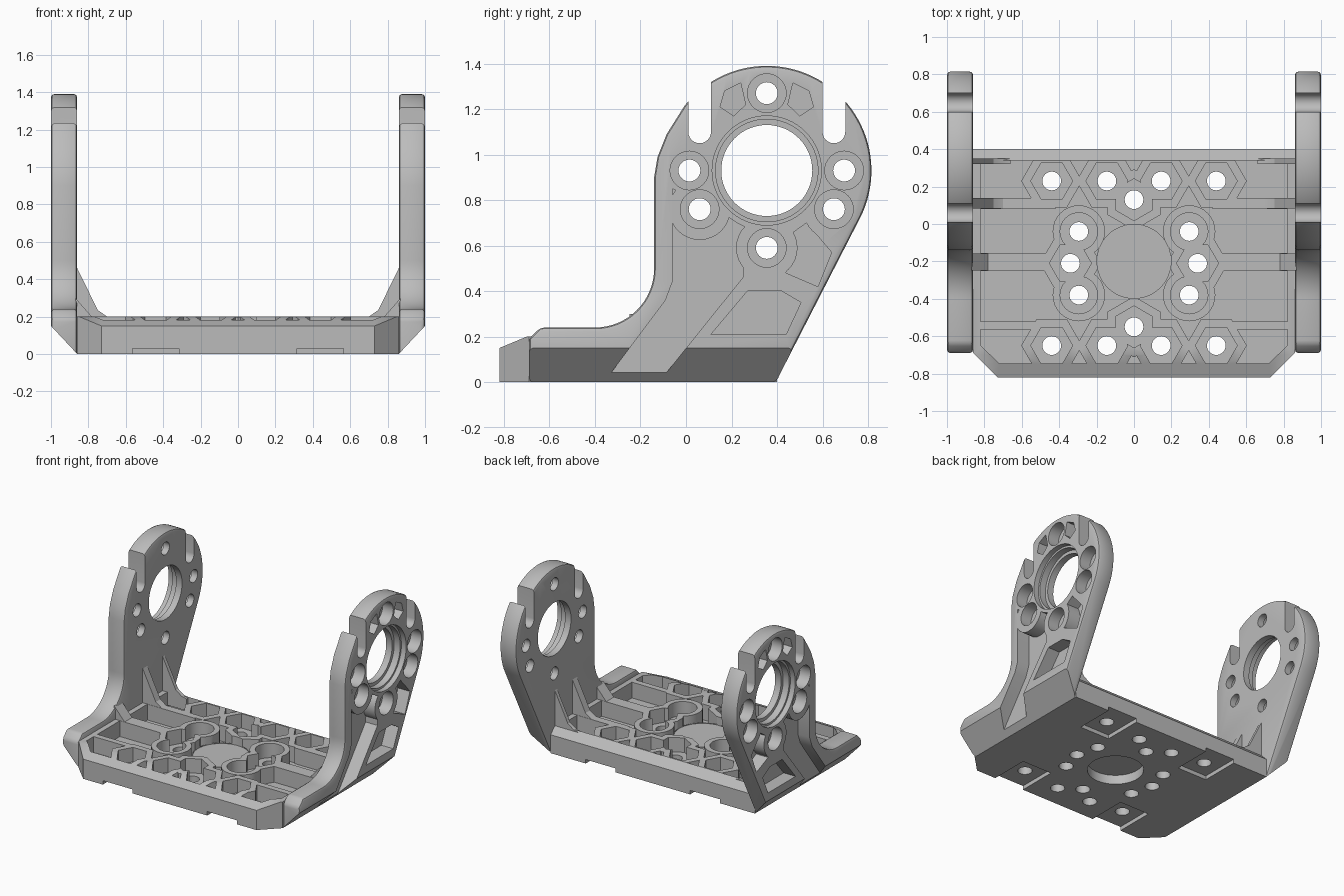
import bpy, bmesh, math
from math import cos, sin, radians

cube = bpy.data.objects.get("Cube")
if cube:
    bpy.data.objects.remove(cube, do_unlink=True)

grey = bpy.data.materials.new("light_grey")
grey.use_nodes = True
grey.diffuse_color = (0.5, 0.5, 0.5, 1)
grey.node_tree.nodes["Principled BSDF"].inputs["Base Color"].default_value = (0.5, 0.5, 0.5, 1)


def arc(cx, cy, r, start, end, n=24):
    step = (end - start) / n
    return [(cx + r * cos(radians(start + step * i)), cy + r * sin(radians(start + step * i)))
            for i in range(n + 1)]


def ngon(c, r, sides=32, turn=0):
    return arc(c[0], c[1], r, turn, turn + 360, sides)[:-1]


def rect(x0, x1, y0, y1):
    return [(x0, y0), (x1, y0), (x1, y1), (x0, y1)]


def prism(name, pts, axis, lo, hi):
    """Extrude a flat outline along an axis."""
    place = {"x": lambda p, d: (d, p[0], p[1]),
             "y": lambda p, d: (p[0], d, p[1]),
             "z": lambda p, d: (p[0], p[1], d)}[axis]
    bm = bmesh.new()
    a = [bm.verts.new(place(p, lo)) for p in pts]
    b = [bm.verts.new(place(p, hi)) for p in pts]
    bm.faces.new(a)
    bm.faces.new(b)
    for i in range(len(pts)):
        j = (i + 1) % len(pts)
        bm.faces.new((a[i], a[j], b[j], b[i]))
    bmesh.ops.recalc_face_normals(bm, faces=bm.faces)
    mesh = bpy.data.meshes.new(name)
    bm.to_mesh(mesh)
    bm.free()
    mesh.materials.append(grey)
    ob = bpy.data.objects.new(name, mesh)
    bpy.context.collection.objects.link(ob)
    return ob


def bake(ob):
    dg = bpy.context.evaluated_depsgraph_get()
    mesh = bpy.data.meshes.new_from_object(ob.evaluated_get(dg))
    ob.modifiers.clear()
    ob.data = mesh


def cut(ob, *cutters):
    for c in cutters:
        m = ob.modifiers.new("cut", "BOOLEAN")
        m.operation, m.solver, m.object = "DIFFERENCE", "EXACT", c
        bake(ob)
        bpy.data.objects.remove(c, do_unlink=True)


def cut_prism(ob, pts, axis, lo, hi):
    cut(ob, prism("cutter", pts, axis, lo, hi))


def mirror(ob):
    ob.modifiers.new("mirror", "MIRROR").use_mirror_merge = False
    bake(ob)


def both(points):
    return [(s * x, y) for x, y in points for s in (1, -1)]


# Base plate with sloped front and back edges
base = prism("base_plate", [(0.86, 0.40), (-0.86, 0.40), (-0.86, -0.69), (-0.73, -0.82),
                            (0.73, -0.82), (0.86, -0.69)], "z", 0, 0.2)
cut_prism(base, [(-0.94, 0.1), (-0.58, 0.25), (-0.94, 0.25)], "x", -1, 1)
cut_prism(base, [(0.46, 0.08), (0.46, 0.26), (0.28, 0.26)], "x", -1, 1)

# Bolt positions on the base: side-pointing hexes, upright hexes and round seats
corner = both([(0.44, 0.23), (0.44, -0.65)])
hexes = [(p, 6, 0) for p in corner + both([(0.145, 0.23), (0.145, -0.65), (0.34, -0.21)])]
hexes += [(p, 6, 30) for p in ((0, 0.13), (0, -0.55))]
rounds = [(p, 32, 0) for p in both([(0.295, -0.04), (0.295, -0.38)])]
seats = hexes + rounds

# Large top pocket leaving ribs and seat walls standing
pocket = prism("pocket", [(0.82, 0.34), (-0.82, 0.34), (-0.82, -0.65), (-0.72, -0.745),
                          (0.72, -0.745), (0.82, -0.65)], "z", 0.08, 0.3)
for s in (1, -1):
    for lo, hi in ((0.08, 0.14), (-0.25, -0.155), (-0.565, -0.52)):
        end = sorted((s * 0.42, s * 0.9))
        cut_prism(pocket, rect(*end, lo, hi), "z", 0, 0.4)
for c, sides, turn in seats:
    cut_prism(pocket, ngon(c, 0.163 if sides == 6 else 0.14, sides, turn), "z", 0, 0.4)
cut_prism(pocket, ngon((0, -0.2), 0.2, 48), "z", 0, 0.14)
cut(base, pocket)
for c, sides, turn in seats:
    cut_prism(base, ngon(c, 0.112 if sides == 6 else 0.1, sides, turn), "z", 0.09, 0.3)
cut_prism(base, ngon((0, -0.2), 0.198, 48), "z", 0.135, 0.3)
for c, sides, turn in seats:
    cut_prism(base, ngon(c, 0.05), "z", -0.1, 0.3)

# Underside recesses
cut_prism(base, ngon((0, -0.2), 0.195, 48), "z", -0.1, 0.07)
for x, y in corner:
    ys = (0.1, 0.5) if y > 0 else (-0.9, -0.52)
    cut_prism(base, rect(x - 0.125, x + 0.125, *ys), "z", -0.1, 0.03)

# Side arm outline
hub = (0.355, 0.93)
outline = [(-0.69, -0.03), (-0.69, 0.19), (-0.64, 0.24)]
outline += arc(-0.4, 0.5, 0.26, -90, 0, 16)
outline += [(-0.14, 0.9), (-0.125, 0.99), (-0.085, 1.09)]
outline += arc(*hub, 0.46, 142, -27, 48)
outline += [(0.41, 0.03), (0.385, -0.03)]
arm = prism("side_arms", outline, "x", 0.86, 1.0)
bev = arm.modifiers.new("bevel", "BEVEL")
bev.width, bev.segments, bev.angle_limit = 0.018, 2, radians(40)
bake(arm)
cut_prism(arm, [(0.813, -0.05), (1.1, -0.05), (1.1, 0.257)], "y", -1, 1)
for y in (0.06, 0.65):
    cut_prism(arm, arc(y, 1.1, 0.05, 180, 360, 12) + [(y + 0.05, 1.5), (y - 0.05, 1.5)],
              "x", 0.8, 1.1)

# Recessed channel and pockets on the outer faces
bolts = [(0.355, 1.27), (0.015, 0.93), (0.695, 0.93), (0.06, 0.76), (0.65, 0.76), (0.355, 0.59)]
upper = [(0.15, 1.21), (0.17, 1.28), (0.24, 1.315), (0.262, 1.22), (0.21, 1.17)]
shapes = [
    [(-0.36, 0), (-0.12, 0), (0.25, 0.46), (0.26, 0.7), (-0.06, 0.85), (-0.06, 0.44), (-0.09, 0.36)],
    [(0.11, 0.21), (0.44, 0.21), (0.505, 0.35), (0.42, 0.4), (0.27, 0.4)],
    [(0.44, 0.48), (0.58, 0.42), (0.64, 0.57), (0.53, 0.7), (0.46, 0.65)],
    upper,
    [(2 * hub[0] - y, z) for y, z in upper],
]
for pts in shapes:
    c = prism("pocket", pts, "x", 0.9, 1.1)
    cut_prism(c, ngon(hub, 0.265, 48), "x", 0.8, 1.2)
    for b in bolts[3:]:
        cut_prism(c, ngon(b, 0.135), "x", 0.8, 1.2)
    cut(arm, c)

# Hub bore and bolt seats
for r, depth in ((0.24, 0.96), (0.225, 0.91), (0.2, 0.8)):
    cut_prism(arm, ngon(hub, r, 64), "x", depth, 1.1)
for b in bolts:
    cut_prism(arm, ngon(b, 0.085), "x", 0.91, 1.1)
    cut_prism(arm, ngon(b, 0.048), "x", 0.8, 1.1)
mirror(arm)

# Gusset ribs between arms and base
tall = [(0.87, 0.1), (0.87, 0.48), (0.75, 0.235), (0.70, 0.2), (0.66, 0.19), (0.66, 0.1)]
low = [(0.87, 0.1), (0.87, 0.3), (0.78, 0.198), (0.78, 0.1)]
gussets = []
for name, pts, lo, hi in (("middle_gussets", tall, 0.082, 0.138),
                          ("rear_gussets", tall, 0.322, 0.35),
                          ("front_gussets", low, -0.248, -0.157)):
    g = prism(name, pts, "y", lo, hi)
    mirror(g)
    gussets.append(g)

# Smooth the curved walls, keep edges sharp
bpy.ops.object.select_all(action="DESELECT")
for ob in [base, arm] + gussets:
    ob.select_set(True)
bpy.context.view_layer.objects.active = base
bpy.ops.object.shade_smooth_by_angle(angle=radians(25))
